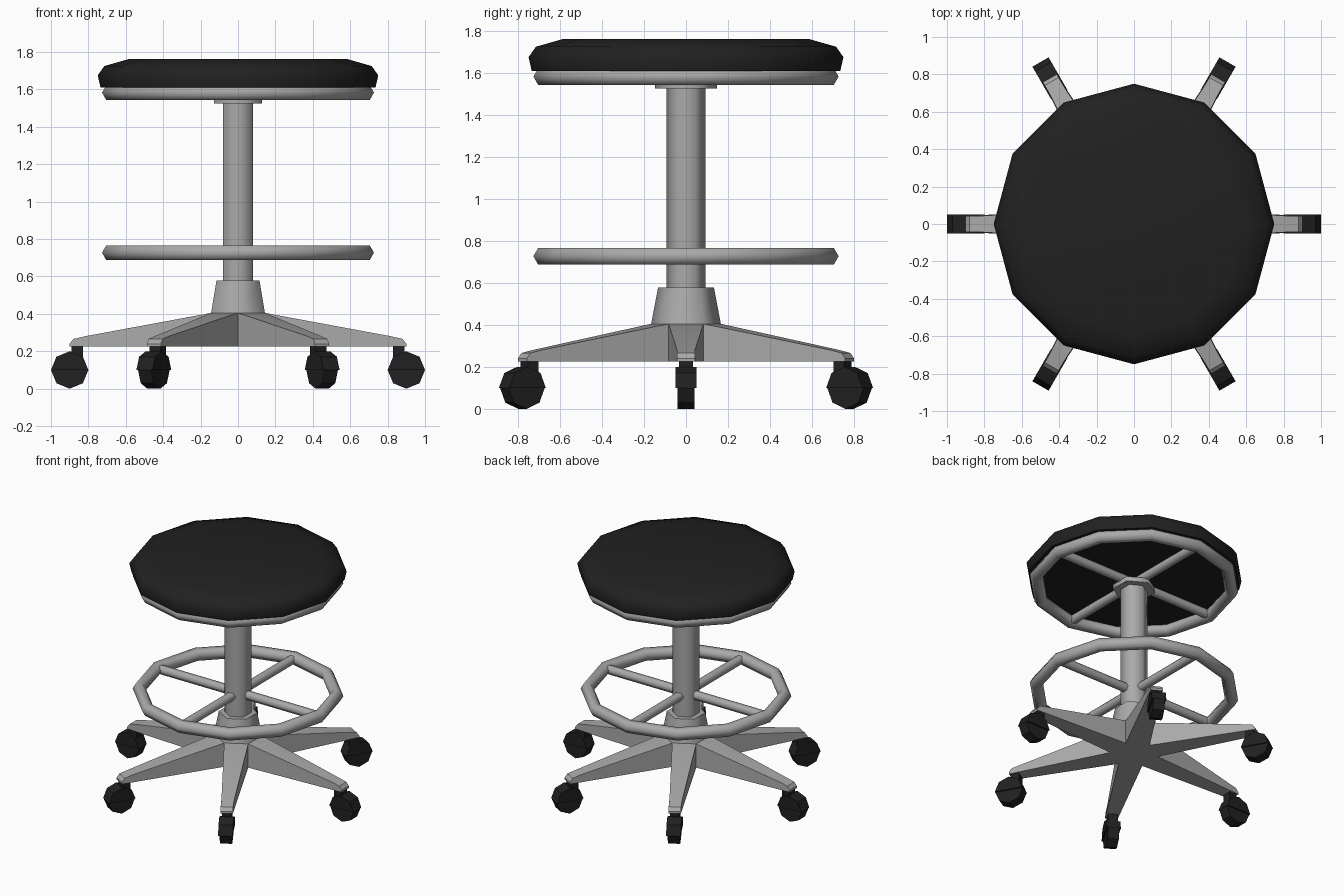
import bpy, bmesh, math
from mathutils import Matrix, Vector

cube = bpy.data.objects.get("Cube")
if cube:
    bpy.data.objects.remove(cube)


def material(name, value):
    m = bpy.data.materials.new(name)
    m.use_nodes = True
    colour = (value, value, value, 1)
    m.diffuse_color = colour
    m.node_tree.nodes["Principled BSDF"].inputs["Base Color"].default_value = colour
    return m


GREY = material("grey_metal", 0.4)
BLACK = material("black_padding", 0.015)


def finish(name, bm, mat, smooth=None):
    bmesh.ops.recalc_face_normals(bm, faces=bm.faces)
    me = bpy.data.meshes.new(name)
    bm.to_mesh(me)
    bm.free()
    me.materials.append(mat)
    ob = bpy.data.objects.new(name, me)
    bpy.context.collection.objects.link(ob)
    if smooth:
        bpy.ops.object.select_all(action='DESELECT')
        ob.select_set(True)
        bpy.context.view_layer.objects.active = ob
        bpy.ops.object.shade_smooth_by_angle(angle=math.radians(smooth))
    return ob


def turned(name, profile, sides, mat, smooth, start=0, ring=False):
    """Revolve (radius, z) points; a ring closes its section, others get caps."""
    bm = bmesh.new()
    loops = []
    for r, z in profile:
        angles = [start + math.tau * i / sides for i in range(sides)]
        loops.append([bm.verts.new((r * math.cos(a), r * math.sin(a), z)) for a in angles])
    pairs = list(zip(loops, loops[1:]))
    if ring:
        pairs.append((loops[-1], loops[0]))
    else:
        bm.faces.new(loops[0])
        bm.faces.new(loops[-1])
    for a, b in pairs:
        for i in range(sides):
            j = (i + 1) % sides
            bm.faces.new((a[i], a[j], b[j], b[i]))
    return finish(name, bm, mat, smooth)


def extrude_section(bm, points, half, spin):
    """Prism from an (x, z) outline, thick along y, spun about z."""
    sides = [[bm.verts.new(spin @ Vector((x, y, z))) for x, z in points] for y in (-half, half)]
    bm.faces.new(sides[0])
    bm.faces.new(sides[1])
    for i in range(len(points)):
        j = (i + 1) % len(points)
        bm.faces.new((sides[0][i], sides[0][j], sides[1][j], sides[1][i]))


# Padded seat
turned("seat_cushion", [(0.735, 1.61), (0.75, 1.675), (0.715, 1.725), (0.585, 1.762)],
       12, BLACK, 60)

# Tubular rings with four spokes each: seat frame and footrest
for label, height in (("seat_frame", 1.583), ("footrest", 0.727)):
    section = [(0.681 + 0.046 * math.cos(a), height + 0.046 * math.sin(a))
               for a in (math.tau * i / 6 for i in range(6))]
    turned(label + "_ring", section, 12, GREY, 70, ring=True)
    bm = bmesh.new()
    for i in range(4):
        place = (Matrix.Rotation(math.tau * i / 4, 4, 'Z')
                 @ Matrix.Translation((0.37, 0, height))
                 @ Matrix.Rotation(math.pi / 2, 4, 'Y'))
        bmesh.ops.create_cone(bm, cap_ends=True, segments=6, radius1=0.033,
                              radius2=0.033, depth=0.62, matrix=place)
    finish(label + "_spokes", bm, GREY, 70)

# Six-sided column parts, points towards front and back
HEX = math.pi / 2
turned("column", [(0.093, 0.5), (0.093, 1.56)], 6, GREY, 70, HEX)
turned("seat_collar", [(0.148, 1.525), (0.148, 1.56)], 6, GREY, 70, HEX)
turned("column_hub", [(0.166, 0.405), (0.133, 0.578)], 6, GREY, 70, HEX)

# Star base: each leg tapers from a hub edge to a rounded tip, over a flat underside
BOTTOM, TOP = 0.225, 0.405
bm = bmesh.new()
tip = [(0.82, 0.28), (0.88, 0.266), (0.9, 0.24), (0.9, BOTTOM)]
hub_top, hub_bottom = [], []
for i in range(6):
    spin = Matrix.Rotation(math.tau * i / 6, 4, 'Z')
    sides = []
    for s in (-1, 1):
        root = Vector((0.144, s * 0.083, 0))
        outline = [root + Vector((0, 0, TOP))]
        outline += [Vector((x, s * 0.043, z)) for x, z in tip]
        outline.append(root + Vector((0, 0, BOTTOM)))
        sides.append([bm.verts.new(spin @ p) for p in outline])
    for side in sides:
        bm.faces.new(side)
    for k in range(5):
        bm.faces.new((sides[0][k], sides[0][k + 1], sides[1][k + 1], sides[1][k]))
    hub_top.append(sides[0][0])
    hub_bottom.append(sides[0][5])
bm.faces.new(hub_top)
bm.faces.new(hub_bottom)
bmesh.ops.remove_doubles(bm, verts=bm.verts, dist=0.001)
finish("star_base", bm, GREY, 35)

# Casters: eight-sided wheel, wider half hood and a short stem
wheel = [(0.9 + 0.1 * math.cos(a), 0.1 + 0.1 * math.sin(a))
         for a in (math.tau * i / 8 for i in range(8))]
stem = [(0.83, 0.14), (0.89, 0.14), (0.89, BOTTOM), (0.83, BOTTOM)]
for label, outline, half in (("caster_wheels", wheel, 0.04),
                             ("caster_hoods", wheel[:5], 0.05),
                             ("caster_stems", stem, 0.034)):
    bm = bmesh.new()
    for i in range(6):
        extrude_section(bm, outline, half, Matrix.Rotation(math.tau * i / 6, 4, 'Z'))
    finish(label, bm, BLACK)
